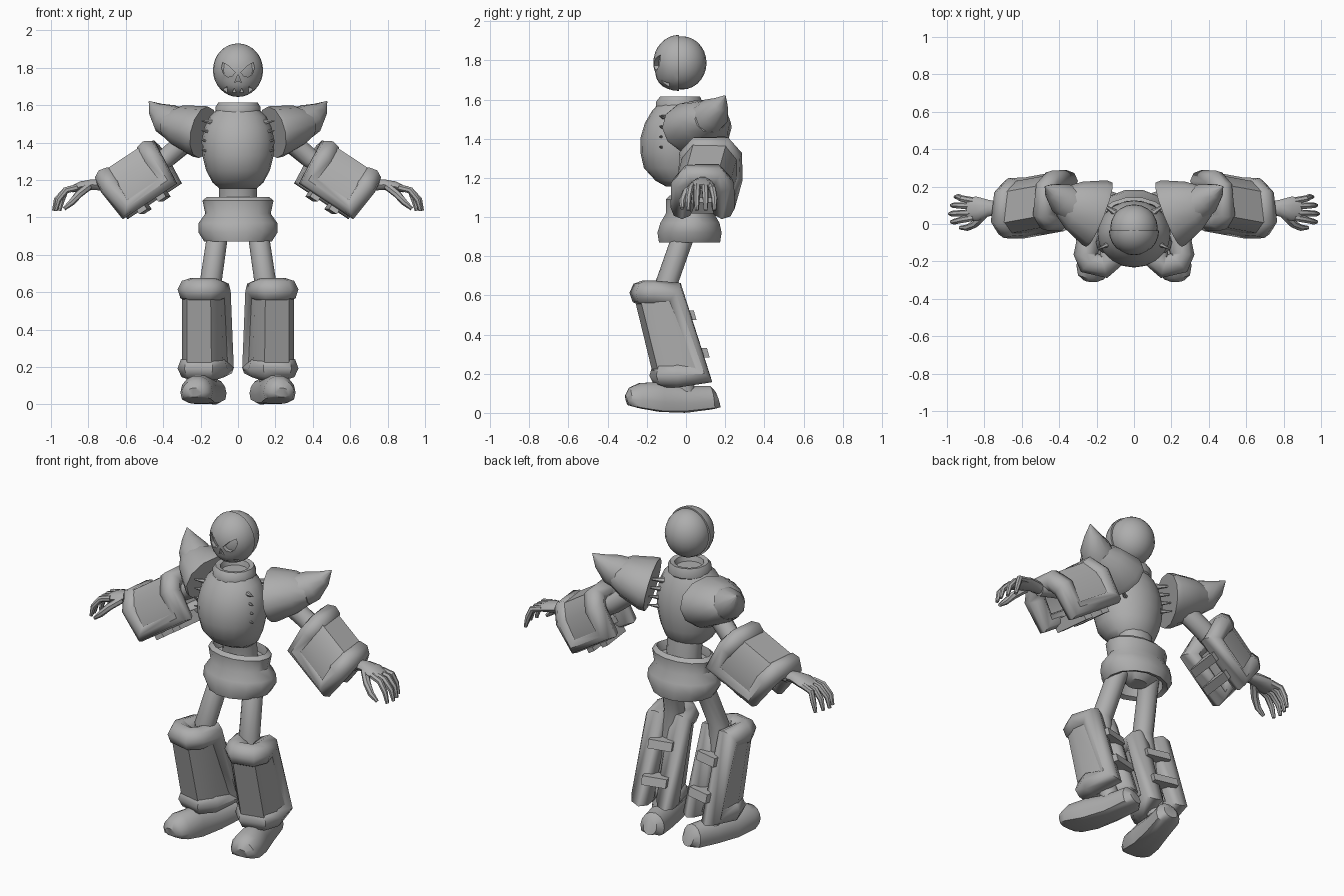
import bpy, bmesh, math
from mathutils import Vector as V

if "Cube" in bpy.data.objects:
    bpy.data.objects.remove(bpy.data.objects["Cube"])

grey = bpy.data.materials.new("plain_grey")
grey.diffuse_color = (0.42, 0.42, 0.42, 1)
grey.use_nodes = True
grey.node_tree.nodes["Principled BSDF"].inputs["Base Color"].default_value = grey.diffuse_color


def finish(ob, mirror=False, angle=40):
    ob.data.materials.clear()
    ob.data.materials.append(grey)
    bpy.ops.object.select_all(action='DESELECT')
    ob.select_set(True)
    bpy.context.view_layer.objects.active = ob
    bpy.ops.object.shade_smooth_by_angle(angle=math.radians(angle))
    if mirror:
        m = ob.modifiers.new("mirror", 'MIRROR')
        m.use_mirror_merge = False
    return ob


def new_object(name, bm):
    bmesh.ops.recalc_face_normals(bm, faces=bm.faces)
    me = bpy.data.meshes.new(name)
    bm.to_mesh(me)
    bm.free()
    ob = bpy.data.objects.new(name, me)
    bpy.context.collection.objects.link(ob)
    return ob


def bridge(bm, rings, loop=False, caps=True):
    n = len(rings[0])
    pairs = list(zip(rings, rings[1:])) + ([(rings[-1], rings[0])] if loop else [])
    for r, s in pairs:
        for i in range(n):
            j = (i + 1) % n
            bm.faces.new((r[i], r[j], s[j], s[i]))
    if caps and not loop:
        bm.faces.new(rings[0])
        bm.faces.new(rings[-1])


def add_tube(bm, pts, radii, sides=10):
    """Elliptical tube along points; radii are (sideways, upward)."""
    pts = [V(p) for p in pts]
    main = (pts[-1] - pts[0]).normalized()
    up = V((0, 1, 0)) if abs(main.z) > 0.85 else V((0, 0, 1))
    rings = []
    for i, (p, r) in enumerate(zip(pts, radii)):
        a, b = r if isinstance(r, tuple) else (r, r)
        t = (pts[min(i + 1, len(pts) - 1)] - pts[max(i - 1, 0)]).normalized()
        s = t.cross(up).normalized()
        n = s.cross(t)
        rings.append([bm.verts.new(p + s * a * math.cos(k * math.tau / sides)
                                   + n * b * math.sin(k * math.tau / sides)) for k in range(sides)])
    bridge(bm, rings)


def tube(name, pts, radii, sides=10, mirror=True):
    bm = bmesh.new()
    add_tube(bm, pts, radii, sides)
    return finish(new_object(name, bm), mirror)


def lathe(name, profile, sides=16, loop=False):
    """Stack of ellipses given as (rx, ry, centre y, z)."""
    bm = bmesh.new()
    rings = [[bm.verts.new((rx * math.cos(k * math.tau / sides), cy + ry * math.sin(k * math.tau / sides), z))
              for k in range(sides)] for rx, ry, cy, z in profile]
    bridge(bm, rings, loop)
    return finish(new_object(name, bm))


U = [(1, 1), (1, -0.4), (0.6, -1), (-0.6, -1), (-1, -0.4), (-1, 1)]


def guard(name, p0, p1, ex, ey, size0, size1, roll):
    """U-shaped limb guard, open toward ey: padded rim, panel and two straps."""
    p0, p1, ex, ey = V(p0), V(p1), V(ex).normalized(), V(ey).normalized()

    def section(f, grow=0.0):
        c = p0.lerp(p1, f)
        w = size0[0] + (size1[0] - size0[0]) * f + grow
        d = size0[1] + (size1[1] - size0[1]) * f + grow
        return [c + ex * u * w + ey * v * (d if v < 0 else d - grow) for u, v in U]

    # padded rim running round the whole edge
    path = section(0) + section(1)[::-1]
    cu = bpy.data.curves.new(name + "_rim", 'CURVE')
    cu.dimensions = '3D'
    cu.bevel_depth, cu.bevel_resolution = roll, 2
    sp = cu.splines.new('POLY')
    sp.points.add(len(path) - 1)
    for q, p in zip(sp.points, path):
        q.co = (*p, 1)
    sp.use_cyclic_u = True
    ob = bpy.data.objects.new(name + "_rim", cu)
    bpy.context.collection.objects.link(ob)
    bpy.ops.object.select_all(action='DESELECT')
    ob.select_set(True)
    bpy.context.view_layer.objects.active = ob
    bpy.ops.object.convert(target='MESH')
    finish(bpy.context.view_layer.objects.active, True, 50)

    # panel between the rims
    bm = bmesh.new()
    rings = [[bm.verts.new(p) for p in section(f, g) + section(f, g - 0.03)[::-1]]
             for f, g in ((0, roll * 0.6), (1, roll * 0.6))]
    bridge(bm, rings)
    finish(new_object(name + "_panel", bm), True)

    # straps across the opening
    bm = bmesh.new()
    ez = (p1 - p0).normalized()
    for f in (0.27, 0.73):
        s = section(f)
        c, half = (s[0] + s[-1]) / 2, (s[0] - s[-1]) / 2
        rings = [[bm.verts.new(c + half * k + ey * a + ez * b)
                  for a, b in ((0, -.025), (roll + .008, -.025), (roll + .008, .025), (0, .025))] for k in (-1, 1)]
        bridge(bm, rings)
    finish(new_object(name + "_straps", bm), True)


# trunk
lathe("torso", [(.10, .08, -.02, 1.155), (.135, .125, -.03, 1.185), (.17, .165, -.05, 1.25), (.19, .18, -.053, 1.33),
                (.195, .178, -.053, 1.41), (.18, .16, -.05, 1.48), (.15, .13, -.045, 1.54), (.11, .10, -.04, 1.58)], 20)
lathe("collar", [(.10, .10, -.035, 1.54), (.12, .12, -.035, 1.56), (.12, .12, -.035, 1.59), (.105, .105, -.03, 1.615),
                 (.08, .08, -.03, 1.61), (.07, .07, -.03, 1.57)], 14, True)
lathe("waist", [(.105, .085, .02, 1.0), (.10, .08, .02, 1.1), (.105, .085, .0, 1.2)], 14)
lathe("belt", [(.165, .105, .02, 1.11), (.19, .125, .02, 1.09), (.175, .125, .02, 1.02), (.21, .155, .02, .97),
               (.212, .168, .018, .92), (.18, .16, .018, .87), (.155, .13, .018, .88), (.14, .1, .02, 1.05)], 14, True)
lathe("pelvis", [(.06, .05, .02, .88), (.13, .09, .02, .93), (.145, .10, .02, 1.02), (.15, .10, .02, 1.06)], 14)

# rib spikes beside the chest
bm = bmesh.new()
for i in range(4):
    z = 1.35 + i * 0.052
    add_tube(bm, [(-.12, -.10, z), (-.195, -.135, z + .01)], [.018, .003], 6)
    add_tube(bm, [(-.10, .06, z), (-.175, .11, z + .01)], [.018, .003], 6)
finish(new_object("rib_spikes", bm), True)

# shoulders and upper arms
tube("shoulder_pad", [(-.185, .05, 1.455), (-.21, .06, 1.46), (-.32, .10, 1.49), (-.385, .125, 1.50)],
     [(.185, .14), (.185, .14), (.135, .11), (.085, .07)], 12)
tube("shoulder_spike", [(-.335, .105, 1.50), (-.39, .14, 1.53), (-.44, .175, 1.575), (-.475, .2, 1.62)],
     [.095, .085, .045, .003], 10)
tube("arm", [(-.24, .08, 1.44), (-.38, .12, 1.32), (-.55, .10, 1.22), (-.74, .085, 1.165)], [.06, .055, .05, .035])
guard("forearm_guard", (-.425, .125, 1.275), (-.645, .085, 1.13), (0.12, 1, 0), (.55, 0, -.835),
      (.105, .098), (.105, .098), .06)

# hands
tube("palm", [(-.72, .085, 1.17), (-.78, .085, 1.175), (-.84, .082, 1.165), (-.89, .08, 1.15)],
     [(.032, .028), (.045, .03), (.065, .028), (.06, .018)], 10)
bm = bmesh.new()
for y0, y1, tip in ((.125, .145, -.965), (.095, .1, -.985), (.06, .055, -.995), (.032, .012, -.985)):
    add_tube(bm, [(-.86, y0, 1.16), (-.92, (y0 + y1) / 2, 1.145), (tip + .025, y1, 1.095), (tip + .01, y1, 1.035)],
             [.018, .018, .016, .01], 7)
add_tube(bm, [(-.80, .05, 1.165), (-.85, -.0, 1.125), (-.89, -.02, 1.08), (-.93, -.02, 1.045)],
         [.022, .021, .018, .01], 7)
finish(new_object("fingers", bm), True)

# legs
tube("leg", [(-.085, .04, 1.0), (-.11, -.015, .9), (-.145, -.10, .66), (-.17, -.05, .3), (-.165, .0, .1)],
     [.055, .056, .058, .055, .05], 12)
yaw = math.radians(13)
guard("shin_guard", (-.185, -.148, .61), (-.178, -.025, .195), (math.cos(yaw), -math.sin(yaw), 0),
      (math.sin(yaw), math.cos(yaw), 0), (.068, .07), (.073, .092), .066)

# shoes: rounded body flattened to a slightly rocking sole
bm = bmesh.new()
add_tube(bm, [(-.125, .16, .07), (-.13, .13, .06), (-.16, .0, .05), (-.195, -.13, .055), (-.222, -.24, .065),
              (-.23, -.285, .065), (-.232, -.302, .06)],
         [(.04, .045), (.07, .08), (.072, .09), (.082, .105), (.088, .09), (.07, .065), (.04, .03)], 14)
for v in bm.verts:
    v.co.z = max(v.co.z, 0.6 * (v.co.y + .04) ** 2)
finish(new_object("shoe", bm), True)

# head: round back of the skull and a face mask
bm = bmesh.new()
bmesh.ops.create_uvsphere(bm, u_segments=20, v_segments=14, radius=1)
for v in bm.verts:
    v.co = V((v.co.x * .127, v.co.y * .125 - .02, v.co.z * .136 + 1.787))
finish(new_object("skull_back", bm))

bm = bmesh.new()
bmesh.ops.create_uvsphere(bm, u_segments=24, v_segments=16, radius=1)
for v in bm.verts:
    x, y, z = v.co
    if z < -.4:  # squarer jaw
        y *= 1 + .35 * (-z - .4)
    v.co = V((x * .134, y * .132 - .035, z * .143 + 1.787))
bmesh.ops.bisect_plane(bm, geom=bm.verts[:] + bm.edges[:] + bm.faces[:], plane_co=(0, -.035, 0),
                       plane_no=(0, 1, 0), clear_outer=True)
bmesh.ops.holes_fill(bm, edges=[e for e in bm.edges if e.is_boundary])
mask = new_object("face_mask", bm)

# eye sockets, nose and tooth gaps cut into the mask
eye = [(.088, 1.80), (.082, 1.828), (.05, 1.81), (.015, 1.775), (.03, 1.757), (.055, 1.75), (.078, 1.768)]
tooth = [(.02, 1.69), (.03, 1.668), (.01, 1.668)]
cheek = [(.058, 1.70), (.085, 1.68), (.075, 1.64), (.055, 1.64)]
nose = [(0, 1.765), (.018, 1.722), (0, 1.73), (-.018, 1.722)]
bm = bmesh.new()
shapes = [(nose, -.125)]
for s in (-1, 1):
    shapes += [([(s * x, z) for x, z in sh], d) for sh, d in ((eye, -.118), (tooth, -.10), (cheek, -.085))]
for sh, depth in shapes:
    bridge(bm, [[bm.verts.new((x, y, z)) for x, z in sh] for y in (-.3, depth)])
cutter = new_object("face_cutter", bm)
mod = mask.modifiers.new("cut", 'BOOLEAN')
mod.object, mod.operation, mod.solver = cutter, 'DIFFERENCE', 'EXACT'
bpy.context.view_layer.objects.active = mask
bpy.ops.object.modifier_apply(modifier="cut")
bpy.data.objects.remove(cutter)
finish(mask, False, 30)
